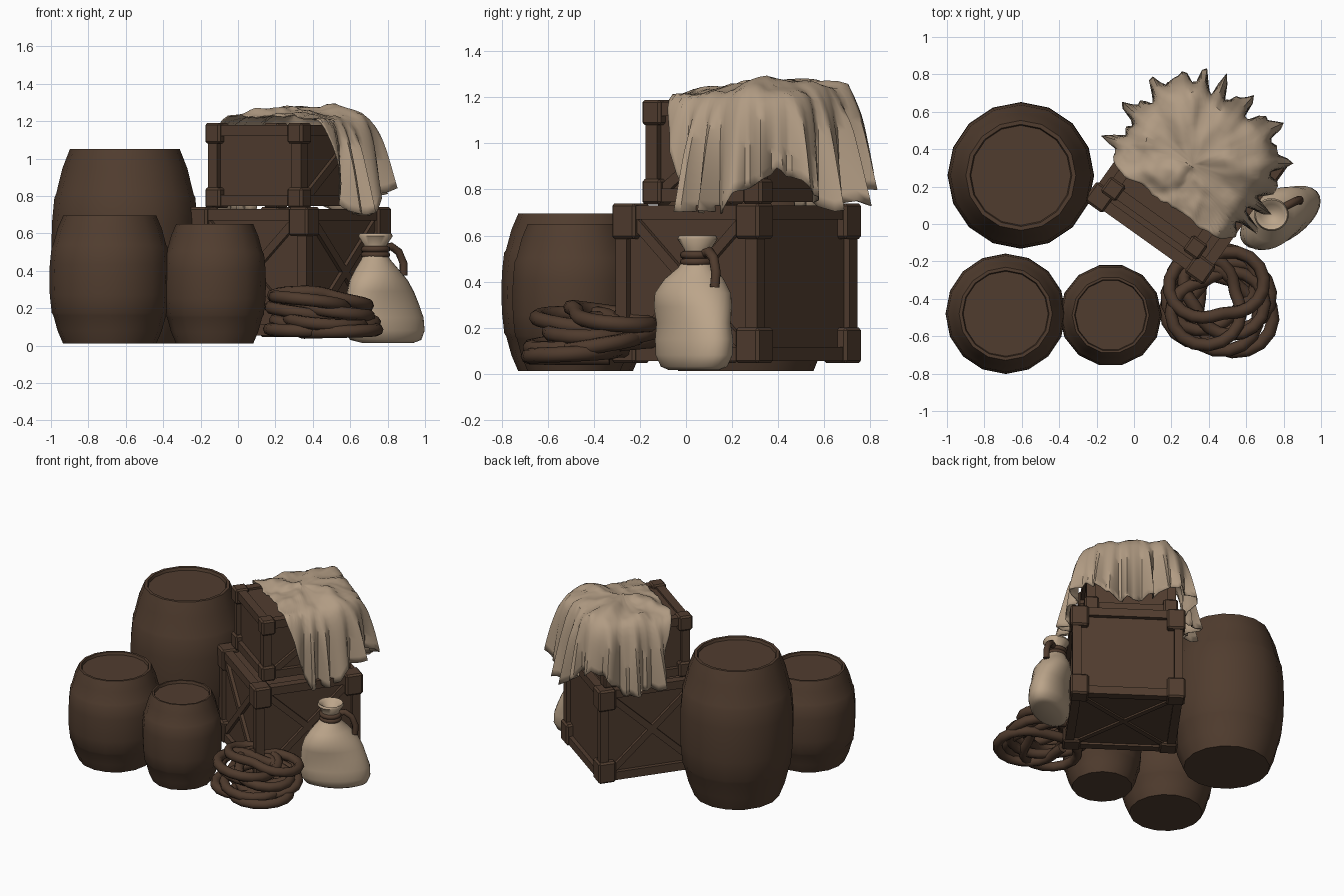
import bpy, bmesh, math, random
from mathutils import Matrix, Vector, noise

if "Cube" in bpy.data.objects:
    bpy.data.objects.remove(bpy.data.objects["Cube"])

random.seed(4)


def material(name, rgb):
    m = bpy.data.materials.new(name)
    m.diffuse_color = (*rgb, 1)
    m.use_nodes = True
    m.node_tree.nodes["Principled BSDF"].inputs["Base Color"].default_value = m.diffuse_color
    return m


WOOD = material("dark_wood", (0.081, 0.046, 0.028))
ROPE = material("brown_rope", (0.078, 0.043, 0.026))
CLOTH = material("tan_cloth", (0.44, 0.33, 0.228))
SACK = material("pale_sackcloth", (0.50, 0.375, 0.255))


def finish(name, bm, mat, smooth=None, matrix=Matrix()):
    bmesh.ops.recalc_face_normals(bm, faces=bm.faces)
    me = bpy.data.meshes.new(name)
    bm.to_mesh(me)
    bm.free()
    ob = bpy.data.objects.new(name, me)
    bpy.context.collection.objects.link(ob)
    me.materials.append(mat)
    ob.matrix_world = matrix
    if smooth:
        bpy.ops.object.select_all(action='DESELECT')
        ob.select_set(True)
        bpy.context.view_layer.objects.active = ob
        bpy.ops.object.shade_smooth_by_angle(angle=math.radians(smooth))
    return ob


def loft(bm, rings, caps=True):
    """Skin a list of closed point rings."""
    vs = [[bm.verts.new(p) for p in r] for r in rings]
    n = len(vs[0])
    for a, b in zip(vs, vs[1:]):
        for i in range(n):
            bm.faces.new((a[i], a[(i + 1) % n], b[(i + 1) % n], b[i]))
    if caps:
        bm.faces.new(vs[0][::-1])
        bm.faces.new(vs[-1])


def circle(cx, cy, rx, ry, z, n, skew=0.0):
    return [(cx + rx * math.cos(2 * math.pi * i / n),
             cy + ry * math.sin(2 * math.pi * i / n + skew), z) for i in range(n)]


# Barrels: bulged staves, two shallow hoops, recessed lid
def barrel(name, x, y, r_end, r_mid, h, n):
    prof = [(0.97, 0.0)]
    d = r_mid - r_end
    for t in (0.0, 0.1, 0.22, 0.24, 0.38, 0.5, 0.62, 0.75, 0.77, 0.9, 1.0):
        bulge = 1 - abs(2 * t - 1) ** 2.6
        hoop = 0.006 if 0.23 < t < 0.76 else 0
        prof.append(((r_end + d * bulge - 0.006 + hoop) / r_end, t))
    prof += [(0.91, 1.0), (0.89, 1 - 0.02 / h)]
    bm = bmesh.new()
    loft(bm, [circle(x, y, r_end * k, r_end * k, 0.01 + t * (h - 0.01), n) for k, t in prof])
    finish(name, bm, WOOD, 40)


barrel("large_barrel", -0.605, 0.26, 0.30, 0.392, 1.05, 16)
barrel("medium_barrel", -0.686, -0.48, 0.255, 0.322, 0.695, 16)
barrel("small_barrel", -0.125, -0.487, 0.212, 0.274, 0.65, 14)


# Crates
def box(bm, size, loc, rot=Matrix()):
    m = Matrix.Translation(loc) @ rot @ Matrix.Diagonal((*size, 1))
    bmesh.ops.create_cube(bm, size=1, matrix=m)


def strut(bm, a, b, w):
    a, b = Vector(a), Vector(b)
    rot = (b - a).to_track_quat('Z', 'Y').to_matrix().to_4x4()
    box(bm, (w, w, (b - a).length), (a + b) / 2, rot)


def crate(name, x, y, z0, z1, s, angle, cap, cap_h, braces):
    place = Matrix.Translation((x, y, 0)) @ Matrix.Rotation(math.radians(angle), 4, 'Z')
    h, zc = s / 2, (z0 + z1) / 2
    bm = bmesh.new()
    box(bm, (s - 0.09, s - 0.09, z1 - z0 - 0.05), (0, 0, zc))
    finish(name + "_panels", bm, WOOD, matrix=place)
    bm = bmesh.new()
    e, w = h - 0.045, 0.06                     # frame bars along all twelve edges
    za, zb = z0 + 0.04, z1 - 0.04
    for i in (-1, 1):
        for j in (-1, 1):
            box(bm, (w, w, zb - za), (i * e, j * e, zc))
        for z in (za, zb):
            box(bm, (2 * e, w, w), (0, i * e, z))
            box(bm, (w, 2 * e, w), (i * e, 0, z))
    f, k = h - 0.045, e - 0.02                 # diagonal braces
    for side, count in braces.items():
        for d in (1, -1)[:count]:
            if side == "bottom":
                strut(bm, (-k, -k * d, z0 + 0.03), (k, k * d, z0 + 0.03), 0.035)
            else:
                r = Matrix.Rotation(math.radians(side), 4, 'Z')
                strut(bm, r @ Vector((f, -k * d, za)), r @ Vector((f, k * d, zb)), 0.045)
    finish(name + "_frame", bm, WOOD, matrix=place)
    bm = bmesh.new()                           # chunky corner blocks
    for i in (-1, 1):
        for j in (-1, 1):
            for z in (z0 + cap_h / 2, z1 - cap_h / 2):
                box(bm, (cap, cap, cap_h), (i * (h - cap / 2), j * (h - cap / 2), z))
    bmesh.ops.bevel(bm, geom=bm.edges[:], offset=0.012, segments=1, affect='EDGES')
    finish(name + "_corners", bm, WOOD, matrix=place)


crate("lower_crate", 0.277, 0.22, 0.045, 0.74, 0.785, -35.5, 0.125, 0.155,
      {0: 2, 180: 2, -90: 2, "bottom": 2})
crate("upper_crate", 0.265, 0.25, 0.735, 1.19, 0.64, -35.5, 0.1, 0.11, {0: 1})

# Draped cloth: polar sheet that lies on the crate, then hangs in folds on three sides
SEG, RINGS = 120, 18
bm = bmesh.new()
rows = []
for j in range(1, RINGS + 1):
    row = []
    for i in range(SEG):
        t = 2 * math.pi * i / SEG
        c, s = math.cos(t), math.sin(t)
        edge = 0.325 / (abs(c) ** 6 + abs(s) ** 6) ** (1 / 6)      # rounded square
        if s > 0:
            edge = min(edge, 0.385)
        ragged = 0.10 * noise.noise((c * 5, s * 5, 3))
        drop = 0.33 + 0.20 * abs(math.cos(2 * t)) + ragged
        length = edge + drop
        if s < 0:
            length = min(length, 0.25 / -s + ragged * 0.3)
        d = length * j / RINGS
        over = max(0.0, d - edge)
        fold = math.sin(19 * t + 2 * math.sin(3 * t)) + 0.6 * math.sin(31 * t + 1)
        r = min(d, edge) + 0.055 * (1 - math.exp(-over * 14)) + over * (0.10 + 0.10 * fold)
        u, v = r * c, r * s + 0.085
        lump = 0.04 * noise.noise((u * 7, v * 7, 1)) + 0.015 * noise.noise((u * 16, v * 16, 2))
        z = 1.225 + 0.05 * max(0, 1 - d / edge) + 0.03 * max(0, s) * min(1, d / 0.2)
        z += max(lump, -0.01) - over * 0.97 - 0.02 * min(1, d / edge) ** 4
        row.append(bm.verts.new((u, v, z)))
    rows.append(row)
mid = bm.verts.new((0, 0.085, 1.27))
for i in range(SEG):
    k = (i + 1) % SEG
    bm.faces.new((mid, rows[0][i], rows[0][k]))
    for a, b in zip(rows, rows[1:]):
        bm.faces.new((a[i], b[i], b[k], a[k]))
place = Matrix.Translation((0.265, 0.25, 0)) @ Matrix.Rotation(math.radians(-35.5), 4, 'Z')
cloth = finish("draped_cloth", bm, CLOTH, 45, place)
mod = cloth.modifiers.new("thickness", 'SOLIDIFY')
mod.thickness = 0.006

# Sack leaning along the crate side: (z, rx, ry, centre x, centre y)
prof = [(0.015, 0.14, 0.11, 0.80, 0.035), (0.03, 0.19, 0.145, 0.79, 0.035),
        (0.08, 0.216, 0.168, 0.782, 0.035), (0.15, 0.212, 0.170, 0.78, 0.035),
        (0.22, 0.196, 0.162, 0.772, 0.033), (0.29, 0.178, 0.170, 0.762, 0.03),
        (0.35, 0.155, 0.166, 0.752, 0.03), (0.41, 0.115, 0.13, 0.742, 0.035),
        (0.46, 0.078, 0.08, 0.736, 0.045), (0.50, 0.06, 0.055, 0.735, 0.047),
        (0.54, 0.062, 0.058, 0.735, 0.05), (0.585, 0.092, 0.088, 0.735, 0.05),
        (0.60, 0.085, 0.08, 0.735, 0.05), (0.585, 0.06, 0.056, 0.735, 0.05),
        (0.55, 0.03, 0.03, 0.735, 0.05)]
bm = bmesh.new()
loft(bm, [circle(cx, cy, rx, ry, z, 28, 0.55 * max(0, min(1, (0.5 - z) / 0.25)))
          for z, rx, ry, cx, cy in prof])
finish("sack", bm, SACK, 60)


# Ropes: round tubes along a path
def tube(name, pts, radius, cyclic=False):
    cu = bpy.data.curves.new(name, 'CURVE')
    cu.dimensions = '3D'
    cu.bevel_depth = radius
    cu.bevel_resolution = 2
    cu.use_fill_caps = True
    sp = cu.splines.new('POLY')
    sp.points.add(len(pts) - 1)
    for p, q in zip(sp.points, pts):
        p.co = (*q, 1)
    sp.use_cyclic_u = cyclic
    cu.materials.append(ROPE)
    ob = bpy.data.objects.new(name, cu)
    bpy.context.collection.objects.link(ob)


for k, z in enumerate((0.485, 0.515)):
    tube(f"sack_tie_{k + 1}", circle(0.735, 0.048, 0.062, 0.058, z, 20), 0.017, True)
tube("sack_tie_end", [(0.78, 0.08, 0.52), (0.82, 0.10, 0.53), (0.86, 0.12, 0.50),
                      (0.885, 0.13, 0.44), (0.885, 0.125, 0.375)], 0.022)

# Coiled rope: loose loops that wander in and out, smaller and more tilted on top
pts, TURNS, STEP = [], 8, 24
for i in range(TURNS * STEP + 1):
    a = 2 * math.pi * i / STEP + 2.5
    q = i / (TURNS * STEP)
    r = 0.205 - 0.03 * q + 0.085 * math.sin(a * 1.37 + 0.6)
    x = 0.46 - 0.03 * q + 0.025 * math.sin(a * 0.29) + r * math.cos(a) * 1.08
    y = -0.415 + 0.03 * q + r * math.sin(a)
    z = 0.07 + 0.19 * q + 0.045 * math.sin(a * 0.93 + 1) * min(1, 3 * q)
    pts.append((x, y, max(z, 0.065)))
tube("coiled_rope", pts, 0.034)
